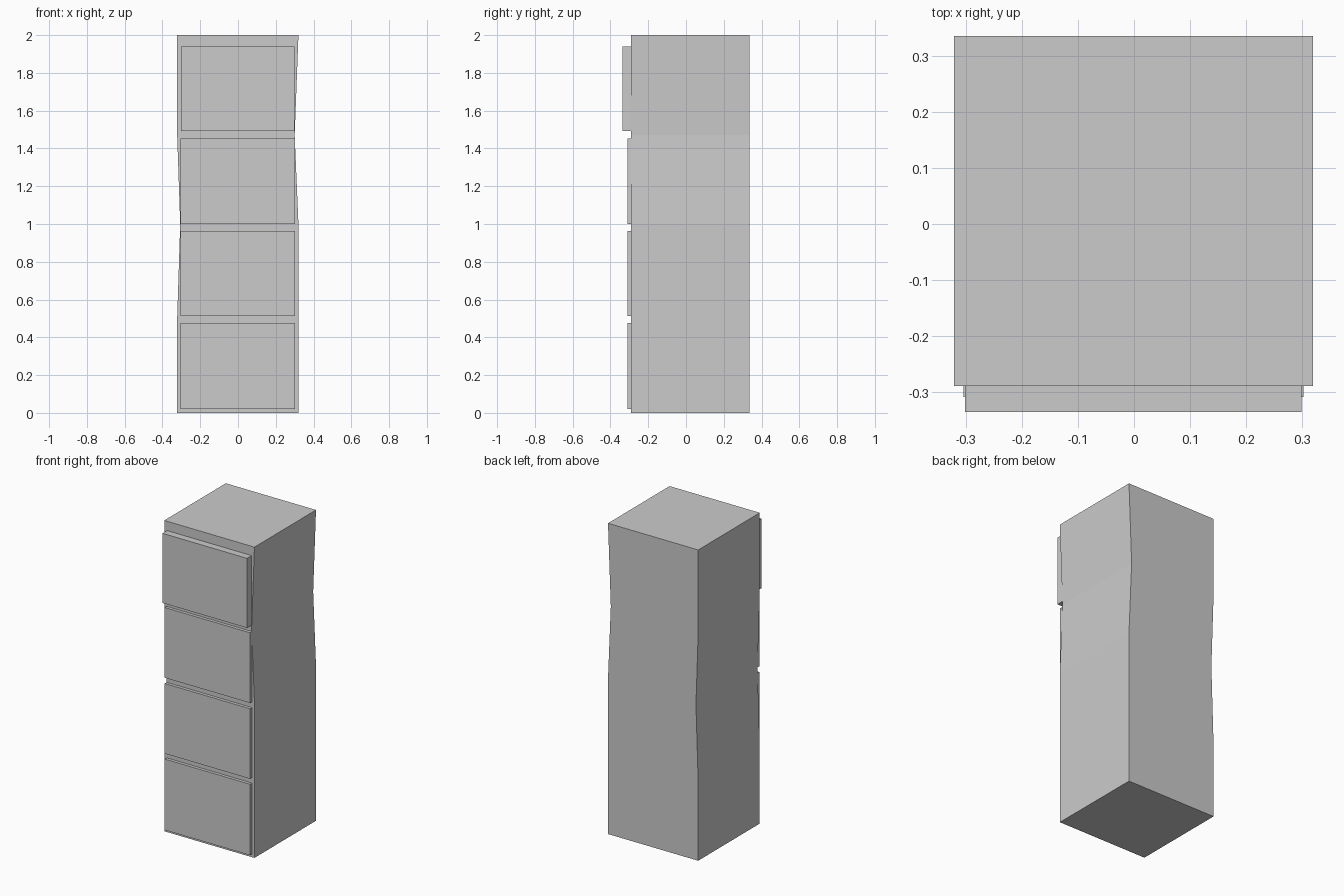
import bpy, bmesh

if "Cube" in bpy.data.objects:
    bpy.data.objects.remove(bpy.data.objects["Cube"])


def make_object(name, bm):
    bmesh.ops.recalc_face_normals(bm, faces=bm.faces)
    mesh = bpy.data.meshes.new(name)
    bm.to_mesh(mesh)
    bm.free()
    obj = bpy.data.objects.new(name, mesh)
    bpy.context.collection.objects.link(obj)
    return obj


# Cabinet body: dented front outline extruded through the depth
FRONT, BACK = -0.29, 0.336
levels = [  # height, left x, right x
    (0.0, -0.322, 0.32),
    (0.5, -0.322, 0.32),
    (1.0, -0.306, 0.32),
    (1.47, -0.322, 0.30),
    (2.0, -0.322, 0.32),
]
bm = bmesh.new()
rings = [[bm.verts.new(p) for p in ((l, FRONT, z), (r, FRONT, z), (r, BACK, z), (l, BACK, z))]
         for z, l, r in levels]
for low, high in zip(rings, rings[1:]):
    for i in range(4):
        j = (i + 1) % 4
        bm.faces.new((low[i], low[j], high[j], high[i]))
bm.faces.new(rings[0])
bm.faces.new(rings[-1])
make_object("cabinet_body", bm)


# Drawer fronts: the top one is pulled slightly open
def drawer(name, x0, x1, y0, z0, z1):
    bm = bmesh.new()
    bmesh.ops.create_cube(bm, size=1)
    for v in bm.verts:
        v.co.x = x1 if v.co.x > 0 else x0
        v.co.y = FRONT if v.co.y > 0 else y0
        v.co.z = z1 if v.co.z > 0 else z0
    make_object(name, bm)


for i, (z0, z1) in enumerate([(0.02, 0.477), (0.512, 0.963), (1.0, 1.452)]):
    drawer(f"drawer_front_{i + 1}", -0.305, 0.303, -0.31, z0, z1)
drawer("drawer_front_top", -0.302, 0.30, -0.336, 1.492, 1.94)
